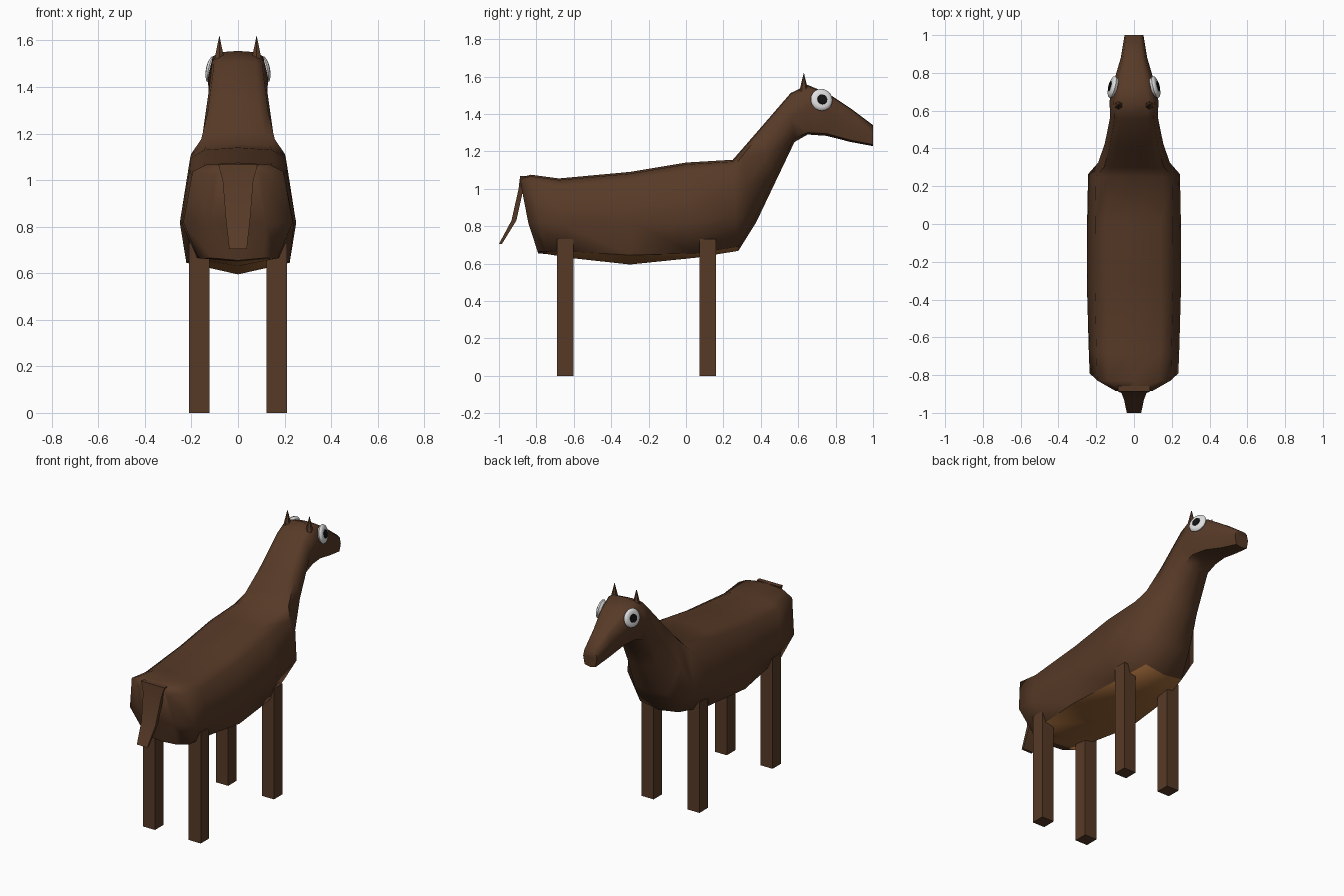
import bpy, bmesh, math
from mathutils import Vector, Matrix

if "Cube" in bpy.data.objects:
    bpy.data.objects.remove(bpy.data.objects["Cube"])


def material(name, rgb):
    m = bpy.data.materials.new(name)
    m.diffuse_color = (*rgb, 1)
    m.use_nodes = True
    m.node_tree.nodes["Principled BSDF"].inputs["Base Color"].default_value = m.diffuse_color
    return m


BROWN = material("brown coat", (0.095, 0.042, 0.020))
TAN = material("tan belly", (0.31, 0.125, 0.036))
WHITE = material("eye white", (0.75, 0.75, 0.75))
BLACK = material("pupil black", (0.006, 0.006, 0.006))


def finish(name, bm, mats, angle=50):
    bmesh.ops.recalc_face_normals(bm, faces=bm.faces)
    me = bpy.data.meshes.new(name)
    bm.to_mesh(me)
    bm.free()
    for m in mats:
        me.materials.append(m)
    ob = bpy.data.objects.new(name, me)
    bpy.context.collection.objects.link(ob)
    bpy.ops.object.select_all(action='DESELECT')
    ob.select_set(True)
    bpy.context.view_layer.objects.active = ob
    bpy.ops.object.shade_smooth_by_angle(angle=math.radians(angle))
    return ob


def loft(bm, rings):
    """Skin closed rings and cap both ends."""
    vs = [[bm.verts.new(p) for p in r] for r in rings]
    n = len(vs[0])
    faces = []
    for a, b in zip(vs, vs[1:]):
        faces.append([bm.faces.new((a[i], a[(i + 1) % n], b[(i + 1) % n], b[i]))
                      for i in range(n)])
    bm.faces.new(vs[0])
    bm.faces.new(vs[-1])
    return faces


# Body, neck and head: top y, top z, bottom y, bottom z, half width,
# lower edge half width, lower edge z, relative depth of widest point
sections = [
    (-0.885, 1.060, -0.79, 0.655, 0.120, 0.11, 0.665, 0.60),
    (-0.830, 1.075, -0.74, 0.650, 0.235, 0.17, 0.665, 0.60),
    (-0.680, 1.055, -0.62, 0.630, 0.240, 0.18, 0.665, 0.57),
    (-0.300, 1.090, -0.30, 0.595, 0.250, 0.222, 0.645, 0.55),
    (0.000, 1.140, 0.06, 0.632, 0.248, 0.19, 0.655, 0.62),
    (0.250, 1.155, 0.28, 0.668, 0.243, 0.14, 0.690, 0.62),
    (0.300, 1.212, 0.375, 0.82, 0.190, 0.12, 0.840, 0.50),
    (0.400, 1.327, 0.475, 1.03, 0.155, 0.10, 1.050, 0.50),
    (0.560, 1.512, 0.58, 1.25, 0.126, 0.09, 1.270, 0.50),
    (0.650, 1.555, 0.65, 1.29, 0.130, 0.09, 1.300, 0.45),
    (0.760, 1.510, 0.75, 1.283, 0.106, 0.075, 1.295, 0.42),
    (0.880, 1.430, 0.88, 1.250, 0.070, 0.055, 1.260, 0.42),
    (1.000, 1.340, 1.00, 1.228, 0.050, 0.04, 1.236, 0.45),
]
rings = []
for ty, tz, by, bz, w, lw, lz, mid in sections:
    h = tz - bz
    half = [(0, tz), (0.58 * w, tz - 0.02 * h), (0.83 * w, tz - 0.09 * h),
            (w, tz - mid * h), (lw, lz), (0, bz)]
    full = half + [(-x, z) for x, z in half[-2:0:-1]]
    rings.append([(x, ty + (by - ty) * ((tz - z) / h) ** 1.6, z) for x, z in full])
bm = bmesh.new()
strips = loft(bm, rings)
for strip in strips[1:5]:          # belly panels
    for i in (4, 5):
        strip[i].material_index = 1
finish("body", bm, [BROWN, TAN], 60)

# Tail: flat strip, y, z, half width, thickness
tail = [(-0.872, 1.068, 0.085, 0.03), (-0.882, 1.00, 0.066, 0.026),
        (-0.920, 0.83, 0.052, 0.026), (-0.992, 0.705, 0.038, 0.016)]
bm = bmesh.new()
loft(bm, [[(-w, y - t / 2, z), (w, y - t / 2, z), (w, y + t / 2, z), (-w, y + t / 2, z)]
          for y, z, w, t in tail])
finish("tail", bm, [BROWN])

for side, sx in (("right", 1), ("left", -1)):
    # Legs
    for end, y in (("rear", -0.645), ("front", 0.117)):
        bm = bmesh.new()
        bmesh.ops.create_cube(bm, size=1, matrix=Matrix.Translation((sx * 0.167, y, 0.365))
                              @ Matrix.Diagonal((0.088, 0.088, 0.73, 1)))
        finish(f"{side}_{end}_leg", bm, [BROWN], 30)

    # Ears
    bm = bmesh.new()
    bmesh.ops.create_cone(bm, cap_ends=True, segments=6, radius1=0.031, radius2=0,
                          depth=0.13, matrix=Matrix.Translation((sx * 0.08, 0.63, 1.557)))
    finish(f"{side}_ear", bm, [BROWN])

    # Eyes: turned disc with a rounded rim and a dark pupil
    aim = Vector((sx, 0.26, 0.2)).to_track_quat('Z', 'Y').to_matrix().to_4x4()
    place = Matrix.Translation((sx * 0.112, 0.725, 1.475)) @ aim
    bm = bmesh.new()
    n = 20
    loft(bm, [[(r * math.cos(k * math.tau / n), r * math.sin(k * math.tau / n), h)
               for k in range(n)]
              for r, h in ((0.05, -0.015), (0.06, 0.0), (0.055, 0.010), (0.044, 0.015),
                           (0.028, 0.016))])
    bm.transform(place)
    finish(f"{side}_eye", bm, [WHITE])
    bm = bmesh.new()
    bmesh.ops.create_cone(bm, cap_ends=True, segments=12, radius1=0.028, radius2=0.026,
                          depth=0.006, matrix=place @ Matrix.Translation((0, 0, 0.017)))
    finish(f"{side}_pupil", bm, [BLACK])
